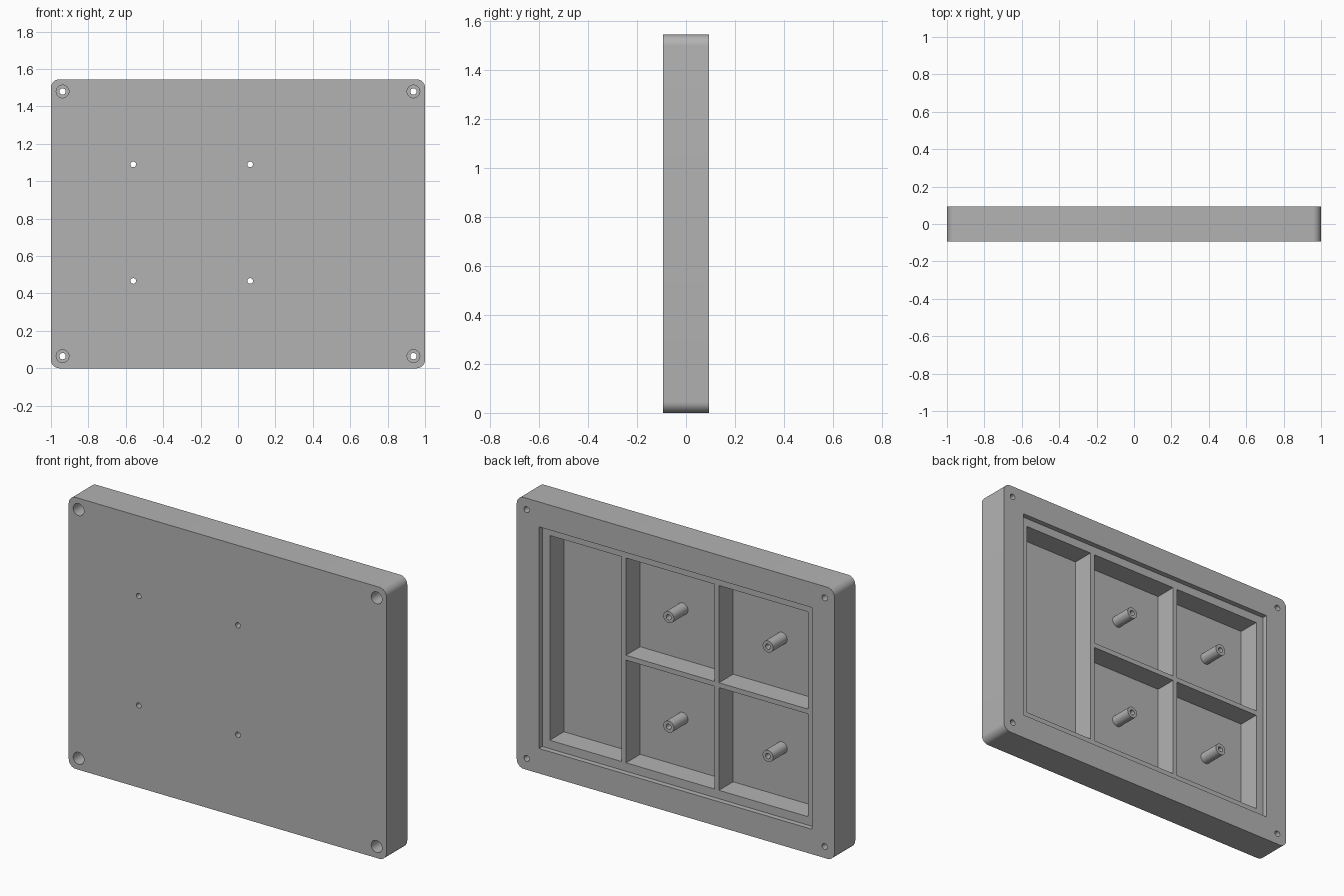
import bpy
import bmesh
import math
from mathutils import Matrix

if "Cube" in bpy.data.objects:
    bpy.data.objects.remove(bpy.data.objects["Cube"], do_unlink=True)

# Main dimensions
HEIGHT = 1.545
FRONT, BACK = -0.0935, 0.0935
LEDGE = BACK - 0.03
FLOOR = FRONT + 0.03

grey = bpy.data.materials.new("plain grey")
grey.use_nodes = True
grey.diffuse_color = (0.45, 0.45, 0.45, 1)
grey.node_tree.nodes["Principled BSDF"].inputs["Base Color"].default_value = grey.diffuse_color


def finish(name, bm):
    mesh = bpy.data.meshes.new(name)
    bmesh.ops.recalc_face_normals(bm, faces=bm.faces)
    bm.to_mesh(mesh)
    bm.free()
    mesh.materials.append(grey)
    obj = bpy.data.objects.new(name, mesh)
    bpy.context.collection.objects.link(obj)
    return obj


def box(name, x, y, z, radius=0):
    """Box between paired limits, with optional rounding of the edges along y."""
    bm = bmesh.new()
    bmesh.ops.create_cube(bm, size=1)
    for v in bm.verts:
        v.co = [lim[0] if c < 0 else lim[1] for c, lim in zip(v.co, (x, y, z))]
    if radius:
        edges = [e for e in bm.edges if abs(e.verts[0].co.y - e.verts[1].co.y) > 0.01]
        bmesh.ops.bevel(bm, geom=edges, offset=radius, segments=8, profile=0.5, affect='EDGES')
    return finish(name, bm)


def rod(name, x, z, y, radius):
    """Cylinder along y."""
    bm = bmesh.new()
    place = Matrix.Translation((x, (y[0] + y[1]) / 2, z)) @ Matrix.Rotation(math.pi / 2, 4, 'X')
    bmesh.ops.create_cone(bm, cap_ends=True, segments=32, radius1=radius, radius2=radius,
                          depth=y[1] - y[0], matrix=place)
    return finish(name, bm)


def activate(obj):
    bpy.ops.object.select_all(action='DESELECT')
    obj.select_set(True)
    bpy.context.view_layer.objects.active = obj


def cut(obj, cutter):
    """Subtract the cutter and discard it."""
    cutter.hide_render = True
    mod = obj.modifiers.new("cut", 'BOOLEAN')
    mod.operation = 'DIFFERENCE'
    mod.solver = 'EXACT'
    mod.object = cutter
    activate(obj)
    bpy.ops.object.modifier_apply(modifier=mod.name)
    bpy.data.objects.remove(cutter, do_unlink=True)


# Rounded tray body with a stepped opening at the back
tray = box("tray", (-1, 1), (FRONT, BACK), (0, HEIGHT), radius=0.045)
cut(tray, box("lid_recess", (-0.86, 0.86), (LEDGE, BACK + 0.1), (0.142, 1.403)))

# Compartments: one tall bay and a two by two group
low, high = 0.19, 1.355
bays = [((0.361, 0.813), (low, high))]
for x in ((-0.224, 0.333), (-0.813, -0.252)):
    for z in ((low, 0.774), (0.802, high)):
        bays.append((x, z))
for x, z in bays:
    cut(tray, box("bay", x, (FLOOR, BACK + 0.1), z))

# Counterbored screw holes in the corners
for x in (-0.938, 0.938):
    for z in (0.065, HEIGHT - 0.065):
        cut(tray, rod("screw_hole", x, z, (-0.3, 0.3), 0.017))
        cut(tray, rod("counterbore", x, z, (-0.3, FRONT + 0.1), 0.034))

# Hollow mounting posts, drilled through the tray floor
posts = []
for x in (-0.56, 0.065):
    for z in (0.467, 1.09):
        cut(tray, rod("post_hole", x, z, (-0.3, 0.3), 0.015))
        post = rod("mounting_post", x, z, (FLOOR - 0.01, LEDGE), 0.033)
        cut(post, rod("post_bore", x, z, (-0.3, 0.3), 0.015))
        posts.append(post)

# Smooth the round parts, keep the edges sharp
for obj in [tray] + posts:
    activate(obj)
    bpy.ops.object.shade_smooth_by_angle(angle=math.radians(30))
